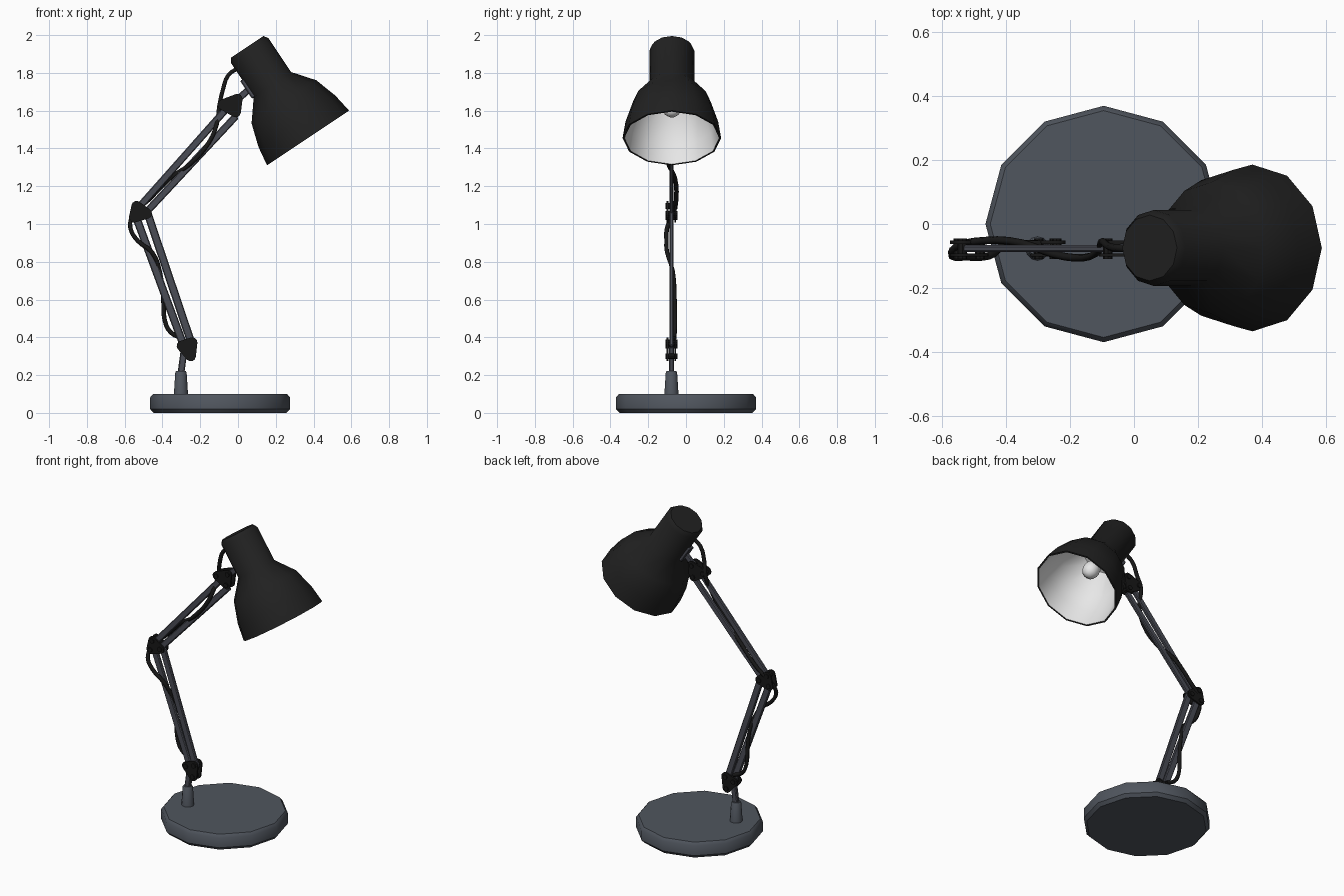
import bpy, bmesh, math
from mathutils import Vector, Matrix

if "Cube" in bpy.data.objects:
    bpy.data.objects.remove(bpy.data.objects["Cube"])

Y = -0.077  # plane of the arm mechanism


def material(name, rgb):
    m = bpy.data.materials.new(name)
    m.diffuse_color = (*rgb, 1)
    m.use_nodes = True
    m.node_tree.nodes["Principled BSDF"].inputs["Base Color"].default_value = m.diffuse_color
    return m


SLATE = material("slate_grey", (0.080, 0.092, 0.112))
STEEL = material("dark_steel", (0.068, 0.072, 0.090))
BLACK = material("shade_black", (0.015, 0.015, 0.015))
JOINT = material("joint_black", (0.009, 0.009, 0.009))
WHITE = material("white_lining", (0.80, 0.80, 0.80))


def finish(name, bm, mats, smooth=40):
    bmesh.ops.recalc_face_normals(bm, faces=bm.faces)
    me = bpy.data.meshes.new(name)
    bm.to_mesh(me)
    bm.free()
    ob = bpy.data.objects.new(name, me)
    bpy.context.collection.objects.link(ob)
    for m in mats:
        me.materials.append(m)
    if smooth:
        bpy.ops.object.select_all(action='DESELECT')
        ob.select_set(True)
        bpy.context.view_layer.objects.active = ob
        bpy.ops.object.shade_smooth_by_angle(angle=math.radians(smooth))
    return ob


def lathe(name, profile, mats, matrix, sides=12, second_from=None):
    """Revolve (radius, height) points; segments from second_from on use slot 1."""
    bm = bmesh.new()
    rings = []
    for r, h in profile:
        if r == 0:
            rings.append([bm.verts.new((0, 0, h))] * sides)
        else:
            rings.append([bm.verts.new((r * math.cos(2 * math.pi * i / sides),
                                        r * math.sin(2 * math.pi * i / sides), h))
                          for i in range(sides)])
    for k, (a, b) in enumerate(zip(rings, rings[1:])):
        for i in range(sides):
            j = (i + 1) % sides
            f = bm.faces.new(dict.fromkeys((a[i], a[j], b[j], b[i])))
            f.material_index = int(second_from is not None and k >= second_from)
    bm.transform(matrix)
    return finish(name, bm, mats)


def bar(name, p, q, width, depth, mat):
    """Flat bevelled bar between two (x, z) points."""
    a, b = Vector((p[0], Y, p[1])), Vector((q[0], Y, q[1]))
    bm = bmesh.new()
    bmesh.ops.create_cube(bm, size=1)
    bmesh.ops.scale(bm, vec=(width, depth, (b - a).length), verts=bm.verts)
    bmesh.ops.bevel(bm, geom=bm.edges[:], offset=0.005, segments=1, affect='EDGES')
    ang = math.atan2(b.x - a.x, b.z - a.z)
    bm.transform(Matrix.Translation((a + b) / 2) @ Matrix.Rotation(ang, 4, 'Y'))
    return finish(name, bm, [mat], 30)


def joint(name, pins, r=0.027):
    """Two rounded triangular plates with a bolt through every corner."""
    bm = bmesh.new()
    c = Vector((sum(p[0] for p in pins) / 3, sum(p[1] for p in pins) / 3))
    order = sorted(pins, key=lambda p: math.atan2(p[1] - c.y, p[0] - c.x))
    outline = []
    for i, p in enumerate(order):
        prev, nxt = Vector(order[i - 1]), Vector(order[(i + 1) % 3])
        d0, d1 = Vector(p) - prev, nxt - Vector(p)
        a0 = math.atan2(d0.y, d0.x) - math.pi / 2
        turn = (math.atan2(d1.y, d1.x) - math.pi / 2 - a0) % (2 * math.pi)
        outline += [(p[0] + r * math.cos(a0 + turn * k / 4),
                     p[1] + r * math.sin(a0 + turn * k / 4)) for k in range(5)]
    for side in (-1, 1):
        f = bm.faces.new([bm.verts.new((x, Y + side * 0.015, z)) for x, z in outline])
        ext = bmesh.ops.extrude_face_region(bm, geom=[f], use_keep_orig=True)
        bmesh.ops.translate(bm, vec=(0, side * 0.010, 0),
                            verts=[v for v in ext['geom'] if isinstance(v, bmesh.types.BMVert)])
    for x, z in pins:
        bmesh.ops.create_cone(bm, cap_ends=True, segments=8, radius1=0.015, radius2=0.015, depth=0.064,
                              matrix=Matrix.Translation((x, Y, z)) @ Matrix.Rotation(math.pi / 2, 4, 'X'))
    return finish(name, bm, [JOINT], 30)


# Round weighted base and the socket post
lathe("base", [(0, 0), (0.352, 0), (0.37, 0.02), (0.37, 0.082), (0.355, 0.10), (0, 0.10)],
      [SLATE], Matrix.Translation((-0.095, 0, 0)))
lathe("post", [(0, 0.09), (0.038, 0.09), (0.030, 0.215), (0.025, 0.222), (0, 0.222)],
      [SLATE], Matrix.Translation((-0.302, Y, 0)))
bar("post_rod", (-0.302, 0.21), (-0.283, 0.35), 0.036, 0.026, STEEL)

# Parallel arm bars
bar("lower_arm_rear", (-0.535, 1.025), (-0.291, 0.365), 0.042, 0.021, STEEL)
bar("lower_arm_front", (-0.478, 1.055), (-0.240, 0.350), 0.042, 0.021, STEEL)
bar("upper_arm_rear", (-0.532, 1.080), (-0.070, 1.600), 0.038, 0.021, STEEL)
bar("upper_arm_front", (-0.482, 1.066), (-0.010, 1.572), 0.038, 0.021, STEEL)

# Hinge plates
joint("lower_joint", [(-0.298, 0.355), (-0.242, 0.373), (-0.250, 0.300)])
joint("elbow_joint", [(-0.537, 1.095), (-0.482, 1.055), (-0.550, 1.035)])
joint("head_joint", [(-0.082, 1.632), (-0.003, 1.662), (-0.012, 1.592)])

# Lamp head: axis tilts down to the right
head = Matrix.Translation((0.049, Y + 0.002, 1.938)) @ Matrix.Rotation(math.radians(146.3), 4, 'Y')
outer = [(0, 0), (0.103, 0), (0.119, 0.024), (0.119, 0.24), (0.206, 0.35), (0.245, 0.475), (0.261, 0.58)]
inner = [(0.251, 0.58), (0.235, 0.475), (0.196, 0.355), (0.108, 0.25), (0, 0.25)]
lathe("lamp_shade", outer + inner, [BLACK, WHITE], head, second_from=len(outer))
lathe("bulb", [(0, 0.24), (0.025, 0.24), (0.027, 0.31), (0.045, 0.35), (0.051, 0.385),
               (0.042, 0.418), (0.02, 0.437), (0, 0.44)], [WHITE], head)

# Bracket joining the head to the arm
bar("head_bracket", (0.022, 1.765), (0.085, 1.670), 0.026, 0.045, STEEL)
bar("head_link", (-0.005, 1.655), (0.070, 1.725), 0.036, 0.021, STEEL)

# Power cable weaving along the arm
path = [(0.0, -0.077, 1.825), (-0.05, -0.075, 1.79), (-0.08, -0.07, 1.71), (-0.10, -0.055, 1.62),
        (-0.112, -0.085, 1.53), (-0.155, -0.105, 1.43), (-0.25, -0.095, 1.32), (-0.35, -0.06, 1.25),
        (-0.47, -0.052, 1.13), (-0.555, -0.07, 1.05), (-0.570, -0.10, 0.98), (-0.53, -0.103, 0.91),
        (-0.455, -0.10, 0.85), (-0.415, -0.07, 0.75), (-0.395, -0.06, 0.60), (-0.388, -0.058, 0.49),
        (-0.355, -0.06, 0.425), (-0.295, -0.062, 0.395)]
cu = bpy.data.curves.new("cable", 'CURVE')
cu.dimensions = '3D'
cu.bevel_depth = 0.012
cu.bevel_resolution = 1
cu.resolution_u = 3
cu.use_fill_caps = True
sp = cu.splines.new('BEZIER')
sp.bezier_points.add(len(path) - 1)
for bp, co in zip(sp.bezier_points, path):
    bp.co = co
    bp.handle_left_type = bp.handle_right_type = 'AUTO'
cu.materials.append(JOINT)
bpy.context.collection.objects.link(bpy.data.objects.new("cable", cu))
